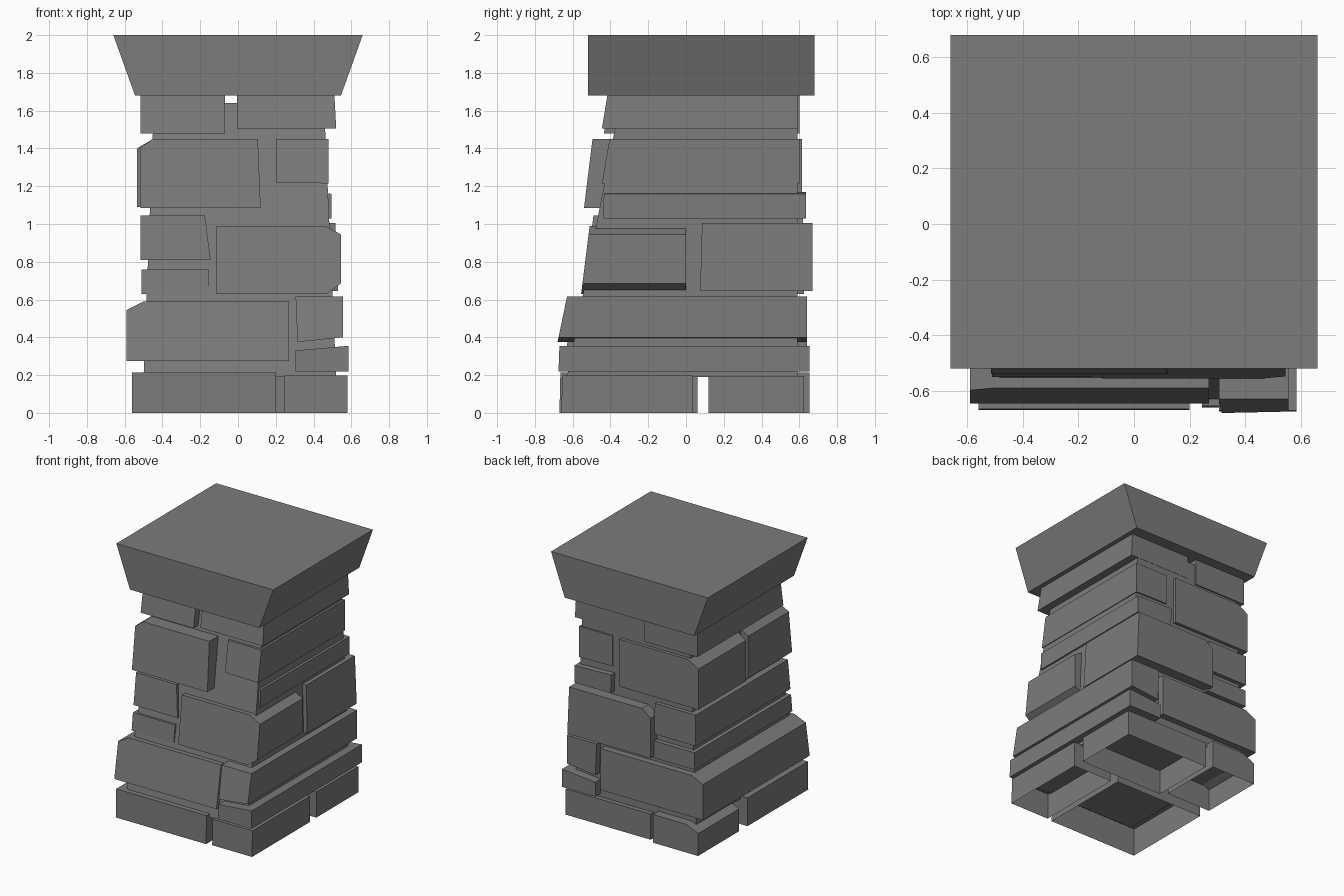
import bpy, bmesh

cube = bpy.data.objects.get("Cube")
if cube:
    bpy.data.objects.remove(cube, do_unlink=True)

stone = bpy.data.materials.new("grey_stone")
stone.use_nodes = True
GREY = (0.2, 0.2, 0.2, 1)
stone.diffuse_color = GREY
stone.node_tree.nodes["Principled BSDF"].inputs["Base Color"].default_value = GREY


def block(name, outline, front_low, front_high, back, open_base=False):
    """Extrude an x-z outline along y; the front leans from front_low to front_high."""
    bm = bmesh.new()
    low = min(z for x, z in outline)
    high = max(z for x, z in outline)
    lean = (front_high - front_low) / (high - low)
    near = [bm.verts.new((x, front_low + lean * (z - low), z)) for x, z in outline]
    far = [bm.verts.new((x, back, z)) for x, z in outline]
    bm.faces.new(near)
    bm.faces.new(far[::-1])
    for i in range(len(near)):
        j = (i + 1) % len(near)
        bm.faces.new((near[i], far[i], far[j], near[j]))
    bmesh.ops.recalc_face_normals(bm, faces=bm.faces[:])
    if open_base:
        base = [f for f in bm.faces if all(v.co.z < low + 0.001 for v in f.verts)]
        bmesh.ops.delete(bm, geom=base, context='FACES_ONLY')
    mesh = bpy.data.meshes.new(name)
    bm.to_mesh(mesh)
    bm.free()
    mesh.materials.append(stone)
    obj = bpy.data.objects.new(name, mesh)
    bpy.context.collection.objects.link(obj)
    return obj


def rect(x0, x1, z0, z1):
    return [(x0, z0), (x1, z0), (x1, z1), (x0, z1)]


# Leaning core and flared cap
block("core", [(-0.5, 0.19), (0.52, 0.19), (0.455, 1.64), (-0.445, 1.64)], -0.63, -0.35, 0.59)
block("cap", [(-0.545, 1.68), (0.545, 1.68), (0.66, 2), (-0.66, 2)], -0.52, -0.52, 0.68)

# Base course: four hollow corner stones
block("base_front_left", rect(-0.56, 0.2, 0, 0.215), -0.67, -0.665, 0.06, True)
block("base_front_right", rect(0.245, 0.58, 0, 0.197), -0.66, -0.655, 0.035, True)
block("base_back_right", rect(-0.14, 0.575, 0, 0.195), 0.12, 0.12, 0.625, True)
block("base_back_left", [(-0.56, 0), (-0.18, 0), (-0.18, 0.215), (-0.46, 0.215), (-0.56, 0.17)],
      0.16, 0.16, 0.655, True)

# Second course
block("thin_wedge_right", [(0.305, 0.22), (0.585, 0.22), (0.585, 0.355), (0.305, 0.33)],
      -0.675, -0.67, 0.655)
block("tall_stone_right", [(0.315, 0.375), (0.555, 0.4), (0.555, 0.615), (0.305, 0.615)],
      -0.68, -0.63, 0.64)
block("long_stone_left", [(-0.59, 0.275), (0.27, 0.275), (0.27, 0.59), (-0.5, 0.59), (-0.59, 0.545)],
      -0.645, -0.59, 0.64)

# Third course
block("large_stone_right", [(-0.115, 0.63), (0.47, 0.63), (0.545, 0.685), (0.545, 0.945),
                            (0.46, 0.99), (-0.115, 0.99)], -0.555, -0.51, 0)
block("large_stone_back", [(-0.17, 0.645), (0.53, 0.645), (0.515, 1.005), (-0.1, 1.005),
                           (-0.17, 0.95)], 0.075, 0.085, 0.67)
block("thin_stone_left", rect(-0.51, -0.155, 0.63, 0.76), -0.55, -0.535, 0.625)
block("side_stone_left", [(-0.515, 0.81), (-0.145, 0.81), (-0.175, 1.045), (-0.515, 1.045)],
      -0.52, -0.49, 0.62)

# Fourth course
block("thin_stone_right", [(0.19, 1.03), (0.495, 1.03), (0.495, 1.16), (0.185, 1.17)],
      -0.437, -0.435, 0.635)
block("side_stone_right", [(0.2, 1.22), (0.48, 1.215), (0.48, 1.45), (0.2, 1.45)],
      -0.445, -0.405, 0.6)
block("large_stone_front", [(-0.515, 1.085), (0.12, 1.085), (0.105, 1.45), (-0.45, 1.45),
                            (-0.515, 1.405)], -0.54, -0.495, -0.01)
block("corner_stone_back", [(-0.535, 1.09), (0.13, 1.09), (0.13, 1.45), (-0.45, 1.45),
                            (-0.535, 1.4)], 0.04, 0.04, 0.615)

# Top course tucked against the cap
block("top_stone_left", rect(-0.515, -0.07, 1.48, 1.69), -0.435, -0.4, 0.6)
block("top_stone_right", [(-0.005, 1.505), (0.52, 1.505), (0.51, 1.69), (-0.005, 1.69)],
      -0.445, -0.415, 0.592)
